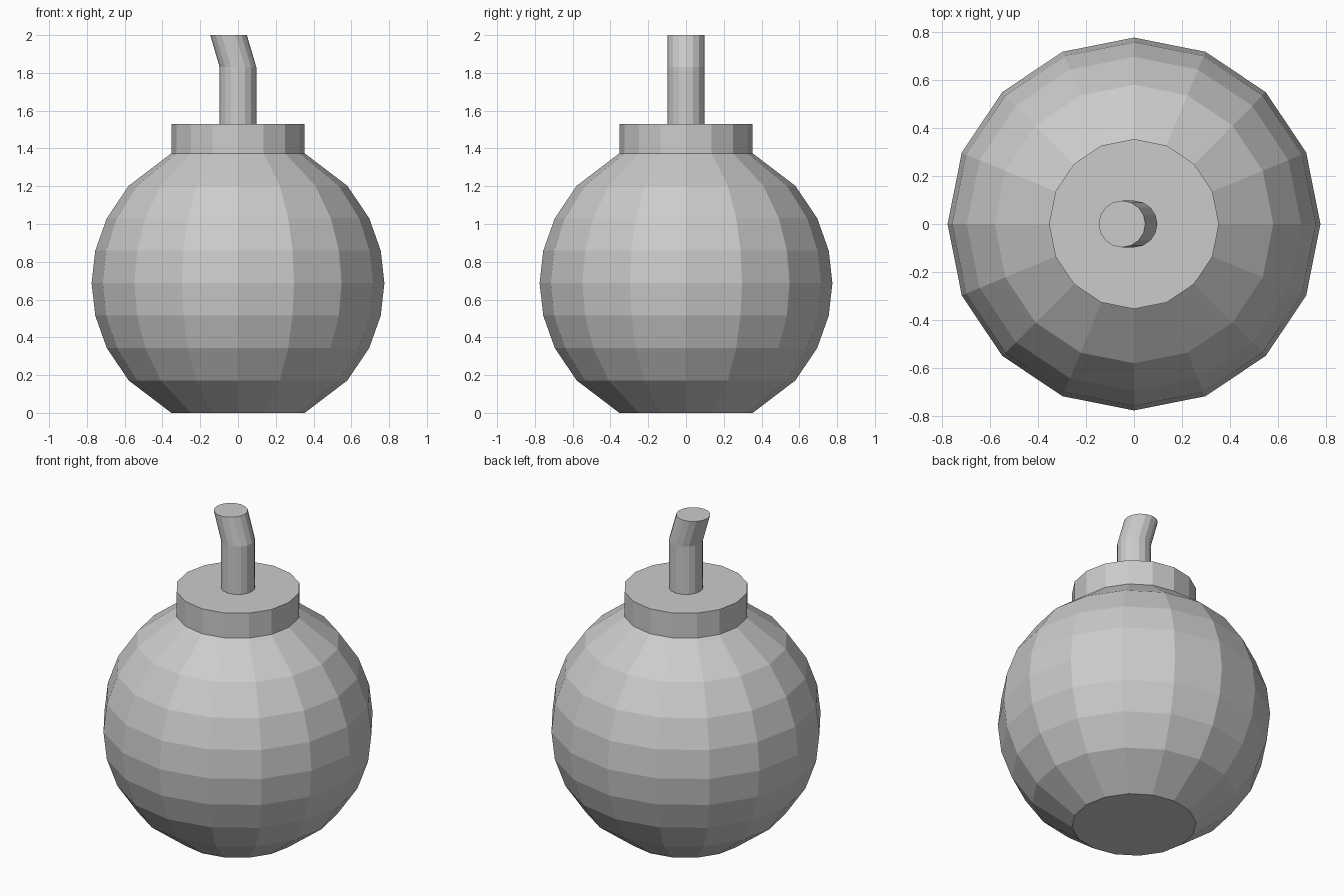
import bpy, bmesh
from math import cos, sin, pi, sqrt

if "Cube" in bpy.data.objects:
    bpy.data.objects.remove(bpy.data.objects["Cube"])

SIDES = 16


def stack(name, rings):
    """Closed flat-shaded solid lofted through (x offset, z, radius) rings."""
    bm = bmesh.new()
    loops = []
    for x, z, r in rings:
        loops.append([bm.verts.new((x + r * cos(2 * pi * i / SIDES),
                                    r * sin(2 * pi * i / SIDES), z))
                      for i in range(SIDES)])
    for a, b in zip(loops, loops[1:]):
        for i in range(SIDES):
            j = (i + 1) % SIDES
            bm.faces.new((a[i], a[j], b[j], b[i]))
    bm.faces.new(loops[0][::-1])
    bm.faces.new(loops[-1])
    mesh = bpy.data.meshes.new(name)
    bm.to_mesh(mesh)
    bm.free()
    obj = bpy.data.objects.new(name, mesh)
    bpy.context.collection.objects.link(obj)
    return obj


# Round body: a sphere cut flat at both ends, in eight equal-height bands
R, HALF = 0.775, 0.687
body = []
for k in range(9):
    dz = HALF * (k - 4) / 4
    r = 0.353 if k in (0, 8) else sqrt(R * R - dz * dz)
    body.append((0, HALF + dz, r))
stack("body", body)

# Collar on top
stack("collar", [(0, 1.372, 0.353), (0, 1.53, 0.353)])

# Bent fuse with a level top
stack("fuse", [(0, 1.53, 0.097), (0, 1.83, 0.097), (-0.05, 2.0, 0.097)])
